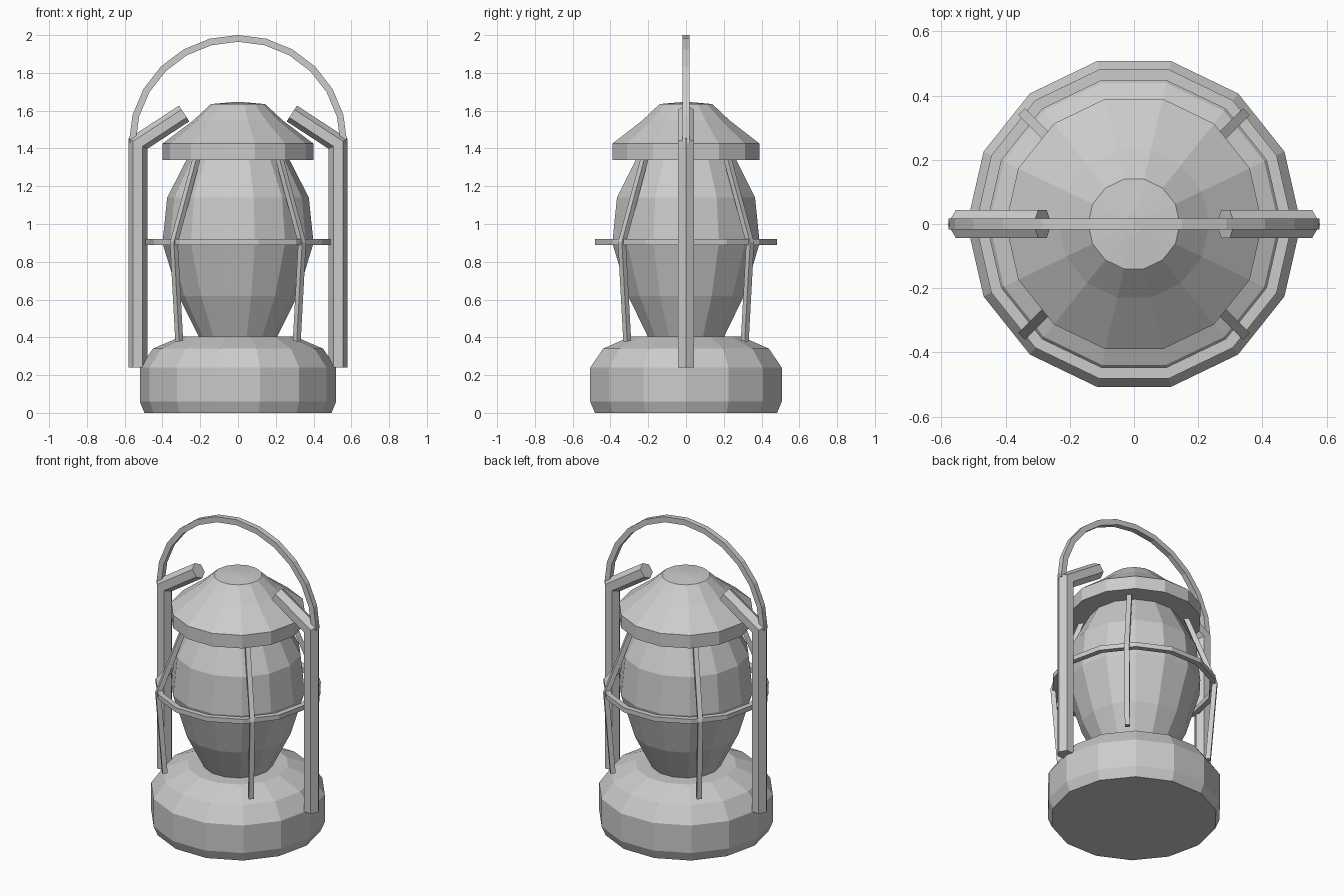
import bpy, bmesh, math
from mathutils import Vector, Matrix

if "Cube" in bpy.data.objects:
    bpy.data.objects.remove(bpy.data.objects["Cube"])

SIDES = 14


def finish(bm, name):
    bmesh.ops.recalc_face_normals(bm, faces=bm.faces)
    me = bpy.data.meshes.new(name)
    bm.to_mesh(me)
    bm.free()
    ob = bpy.data.objects.new(name, me)
    bpy.context.collection.objects.link(ob)
    return ob


def bridge(bm, rings, closed):
    pairs = list(zip(rings, rings[1:])) + ([(rings[-1], rings[0])] if closed else [])
    for a, b in pairs:
        n = len(a)
        for i in range(n):
            j = (i + 1) % n
            bm.faces.new((a[i], a[j], b[j], b[i]))
    if not closed:
        bm.faces.new(rings[0])
        bm.faces.new(rings[-1])


def lathe(name, profile, closed=False):
    """Revolve (radius, z) points around z."""
    bm = bmesh.new()
    rings = []
    for r, z in profile:
        angles = [math.tau * i / SIDES for i in range(SIDES)]
        rings.append([bm.verts.new((r * math.cos(a), r * math.sin(a), z)) for a in angles])
    bridge(bm, rings, closed)
    return finish(bm, name)


def rod(name, path, sides, radius, phase=0.0, turn=0.0):
    """Sweep a polygon along an (x, z) path with mitred bends, turned about z."""
    bm = bmesh.new()
    pts = [Vector((x, 0, z)) for x, z in path]
    rings = []
    for i, p in enumerate(pts):
        t0 = (p - pts[i - 1]).normalized() if i else (pts[1] - p).normalized()
        t1 = (pts[i + 1] - p).normalized() if i < len(pts) - 1 else t0
        t = (t0 + t1).normalized()
        normal = Vector((t.z, 0, -t.x)) / t.dot(t0)
        ring = []
        for k in range(sides):
            a = phase + math.tau * k / sides
            ring.append(bm.verts.new(p + normal * (radius * math.cos(a))
                                     + Vector((0, radius * math.sin(a), 0))))
        rings.append(ring)
    bridge(bm, rings, False)
    bm.transform(Matrix.Rotation(turn, 4, 'Z'))
    return finish(bm, name)


# Turned body parts
lathe("base", [(0.495, 0), (0.52, 0.06), (0.52, 0.24), (0.45, 0.34), (0.30, 0.405)])
lathe("glass_globe", [(0.20, 0.39), (0.315, 0.62), (0.40, 0.90), (0.375, 1.14), (0.27, 1.345)])
lathe("cap", [(0.40, 1.34), (0.40, 1.425), (0.235, 1.55), (0.143, 1.635), (0.03, 1.645)])

# Guard hoop around the globe
lathe("guard_hoop", [(0.458, 0.89), (0.493, 0.89), (0.493, 0.92), (0.458, 0.92)], closed=True)

# Four diagonal guard wires
for i in range(4):
    rod(f"guard_wire_{i + 1}", [(0.44, 0.38), (0.48, 0.90), (0.305, 1.36)], 4, 0.021,
        math.pi / 4, math.radians(45 + 90 * i))

# Side tubes with arms bent in toward the cap
for side, turn in (("right", 0.0), ("left", math.pi)):
    rod(f"side_tube_{side}", [(0.53, 0.24), (0.53, 1.425), (0.285, 1.585)], 6, 0.05, 0.0, turn)

# Carrying handle
arc = [math.pi * i / 12 for i in range(13)]
rod("handle", [(0.56 * math.cos(a), 1.43 + 0.5525 * math.sin(a)) for a in arc], 4, 0.025,
    math.pi / 4)
